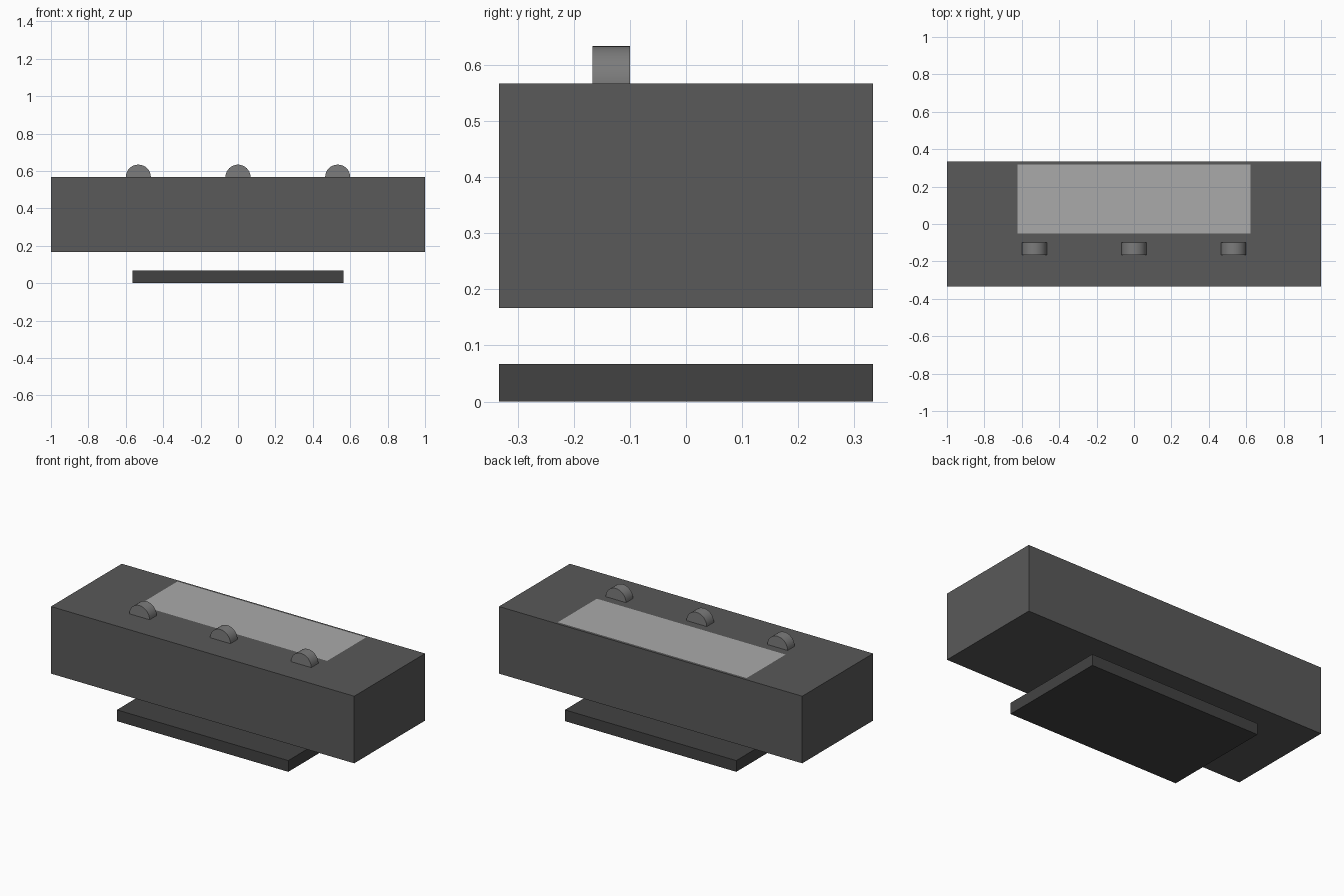
import bpy
from math import radians

if "Cube" in bpy.data.objects:
    bpy.data.objects.remove(bpy.data.objects["Cube"])


def material(name, grey):
    m = bpy.data.materials.new(name)
    m.diffuse_color = (grey, grey, grey, 1)
    m.use_nodes = True
    m.node_tree.nodes["Principled BSDF"].inputs["Base Color"].default_value = m.diffuse_color
    return m


def box(name, size, centre, mat):
    bpy.ops.mesh.primitive_cube_add(size=1, location=centre)
    ob = bpy.context.object
    ob.name = name
    ob.scale = size
    bpy.ops.object.transform_apply(location=False, rotation=False, scale=True)
    ob.data.materials.append(mat)
    return ob


body_mat = material("dark_grey", 0.10)
base_mat = material("darker_grey", 0.055)
knob_mat = material("mid_grey", 0.20)
panel_mat = material("light_grey", 0.40)

# Main housing, floating above a separate base plate
box("body", (2, 0.667, 0.4), (0, 0, 0.367), body_mat)
box("base_plate", (1.13, 0.667, 0.067), (0, 0, 0.0335), base_mat)

# Flush display panel on the top face
bpy.ops.mesh.primitive_plane_add(size=1, location=(0, 0.134, 0.568))
panel = bpy.context.object
panel.name = "display_panel"
panel.scale = (1.245, 0.367, 1)
bpy.ops.object.transform_apply(location=False, rotation=False, scale=True)
panel.data.materials.append(panel_mat)

# Three thumb wheels, half sunk into the top
for i, x in enumerate((-0.533, 0, 0.533)):
    bpy.ops.mesh.primitive_cylinder_add(
        vertices=32, radius=0.067, depth=0.067,
        location=(x, -0.1335, 0.567), rotation=(radians(90), 0, 0))
    wheel = bpy.context.object
    wheel.name = f"thumb_wheel_{i + 1}"
    wheel.data.materials.append(knob_mat)
    bpy.ops.object.shade_smooth_by_angle()
